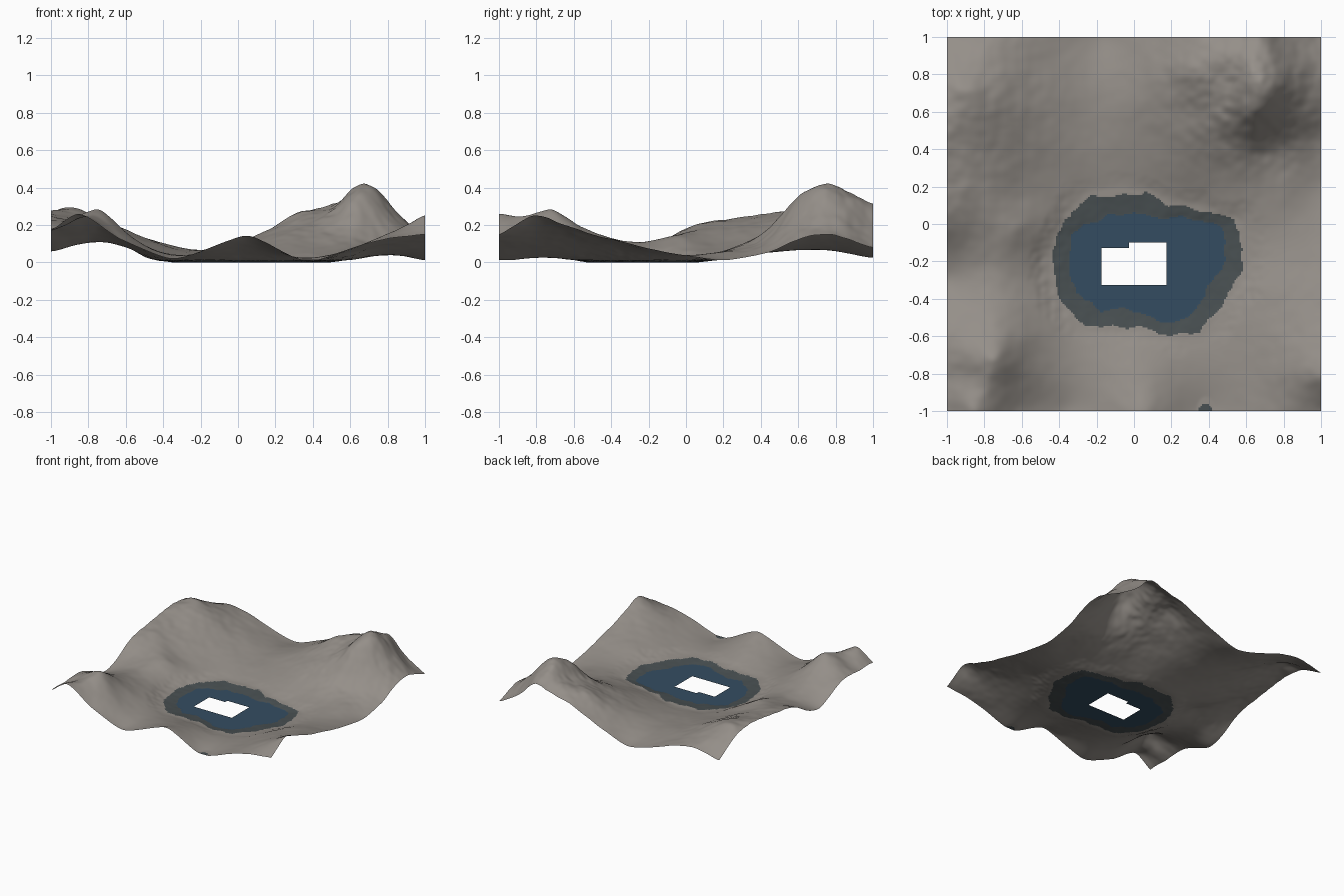
import bpy, bmesh, math
from mathutils import Vector, noise

if "Cube" in bpy.data.objects:
    bpy.data.objects.remove(bpy.data.objects["Cube"])

N = 220                       # grid cells per side
LAKE = (0.05, -0.2)           # lake centre

# Lake outline radii every 22.5 degrees: outer shore and inner water edge
SHORE = [.53, .54, .39, .33, .36, .39, .45, .46, .48, .49, .46, .38, .35, .44, .48, .49]
WATER = [.43, .45, .33, .25, .25, .27, .32, .40, .40, .39, .35, .27, .28, .35, .38, .37]

# Spot heights (x, y, z) for peaks, valleys and the rim
SPOTS = [
    (-1, -1, .17), (-.88, -1, .25), (-.65, -1, .14), (-.35, -1, .02),
    (.05, -1, .14), (.37, -1, .008), (.65, -1, .09), (1, -1, .15),
    (-.75, -.73, .28), (-.93, -.83, .19), (-1, -.63, .18), (-.55, -.7, .12),
    (0, -.75, .07), (.4, -.8, .025), (.75, -.8, .13),
    (-1, -.3, .06), (-1, -.12, .11), (-1, .04, .2), (-1, .42, .26), (-.9, .7, .29), (-1, 1, .13),
    (-.72, 1, .17), (-.83, -.35, .11), (-.65, -.03, .14), (-.62, .12, .105), (-.65, .5, .18),
    (-.17, 1, .025), (.24, 1, .18), (.5, 1, .27), (.65, 1, .31), (.8, 1, .2), (1, 1, .08),
    (-.3, .55, .07), (.05, .5, .09), (.3, .8, .25), (.25, .3, .08),
    (.71, .73, .41), (.65, .61, .37), (.5, .74, .31), (.5, .5, .2), (.75, .45, .14), (.9, .7, .22),
    (1, -.82, .25), (1, -.5, .15), (1, .2, .012), (1, .45, .06), (1, .73, .15),
    (.8, .2, .055), (.75, -.35, .08),
]


def ring(radii, angle):
    """Smoothly interpolated radius of an outline at an angle."""
    a = (angle / (2 * math.pi) * 16) % 16
    i = int(a)
    t = a - i
    t = t * t * (3 - 2 * t)
    return radii[i % 16] * (1 - t) + radii[(i + 1) % 16] * t


def kernel(ax, ay, bx, by):
    return -math.sqrt((ax - bx) ** 2 + (ay - by) ** 2 + 0.004)


def solve(a, b):
    """Gaussian elimination with pivoting."""
    n = len(b)
    m = [row[:] + [v] for row, v in zip(a, b)]
    for i in range(n):
        p = max(range(i, n), key=lambda k: abs(m[k][i]))
        m[i], m[p] = m[p], m[i]
        for k in range(i + 1, n):
            f = m[k][i] / m[i][i]
            if f:
                m[k] = [u - f * v for u, v in zip(m[k], m[i])]
    x = [0.0] * n
    for i in reversed(range(n)):
        x[i] = (m[i][n] - sum(m[i][j] * x[j] for j in range(i + 1, n))) / m[i][i]
    return x


# Fit a smooth surface through the spots, the shoreline and the lake centre
pts = list(SPOTS) + [(LAKE[0], LAKE[1], 0.0)]
for i in range(0, 16, 2):
    a = i * math.pi / 8
    pts.append((LAKE[0] + SHORE[i] * math.cos(a), LAKE[1] + SHORE[i] * math.sin(a), .012))
weights = solve([[kernel(p[0], p[1], q[0], q[1]) for q in pts] for p in pts],
                [p[2] for p in pts])


def lake_ratios(x, y):
    """Distance from the lake centre relative to shore and water outlines."""
    dx, dy = x - LAKE[0], y - LAKE[1]
    ang = math.atan2(dy, dx)
    r = math.hypot(dx, dy)
    r *= 1 + .05 * noise.noise(Vector((x * 9, y * 9, 2))) + .03 * noise.noise(Vector((x * 25, y * 25, 5)))
    return r / ring(SHORE, ang), r / ring(WATER, ang)


def height(x, y):
    s, w = lake_ratios(x, y)
    if w < 1:
        return 0.0
    if s < 1:
        return .012 * min(1, (w - 1) / max(.01, w / s - 1))
    z = sum(k * kernel(x, y, p[0], p[1]) for k, p in zip(weights, pts))
    # crags around the high peak, and general roughness
    d = math.hypot(x - .66, y - .7)
    crag = noise.fractal(Vector((x * 5, y * 5, 7)), 1.0, 2.0, 3)
    z += .03 * crag * math.exp(-(d / .35) ** 2) * min(1, d / .12)
    z += .06 * max(z, 0) * noise.fractal(Vector((x * 4, y * 4, 1)), 1.0, 2.0, 3)
    t = min(1, (s - 1) / .3)
    z = .013 + (max(z, .013) - .013) * t * (2 - t)
    return max(z, .006 if y < -.9 else .013)


def in_hole(x, y):
    return -.172 < x < .172 and -.325 < y < (-.13 if x < -.03 else -.1)


def material(name, rgb):
    m = bpy.data.materials.new(name)
    m.diffuse_color = (*rgb, 1)
    m.use_nodes = True
    m.node_tree.nodes["Principled BSDF"].inputs["Base Color"].default_value = m.diffuse_color
    return m


# Terrain sheet
bm = bmesh.new()
grid = []
for j in range(N + 1):
    y = -1 + 2 * j / N
    grid.append([bm.verts.new((-1 + 2 * i / N, y, height(-1 + 2 * i / N, y))) for i in range(N + 1)])
for j in range(N):
    for i in range(N):
        x, y = -1 + 2 * (i + .5) / N, -1 + 2 * (j + .5) / N
        if in_hole(x, y):
            continue
        f = bm.faces.new((grid[j][i], grid[j][i + 1], grid[j + 1][i + 1], grid[j + 1][i]))
        s, w = lake_ratios(x, y)
        # water, shore, small wet patch at the front rim, else rock
        wet_patch = math.hypot(x - .38, (y + 1)) < .037
        f.material_index = 2 if w < 1 else 1 if s < 1 or wet_patch else 0
        f.smooth = True
bmesh.ops.delete(bm, geom=[v for v in bm.verts if not v.link_faces], context='VERTS')

mesh = bpy.data.meshes.new("terrain")
bm.to_mesh(mesh)
bm.free()
mesh.materials.append(material("rock_grey", (.30, .275, .25)))
mesh.materials.append(material("shore_dark_grey", (.066, .08, .084)))
mesh.materials.append(material("lake_blue", (.034, .073, .12)))
terrain = bpy.data.objects.new("terrain", mesh)
bpy.context.collection.objects.link(terrain)
